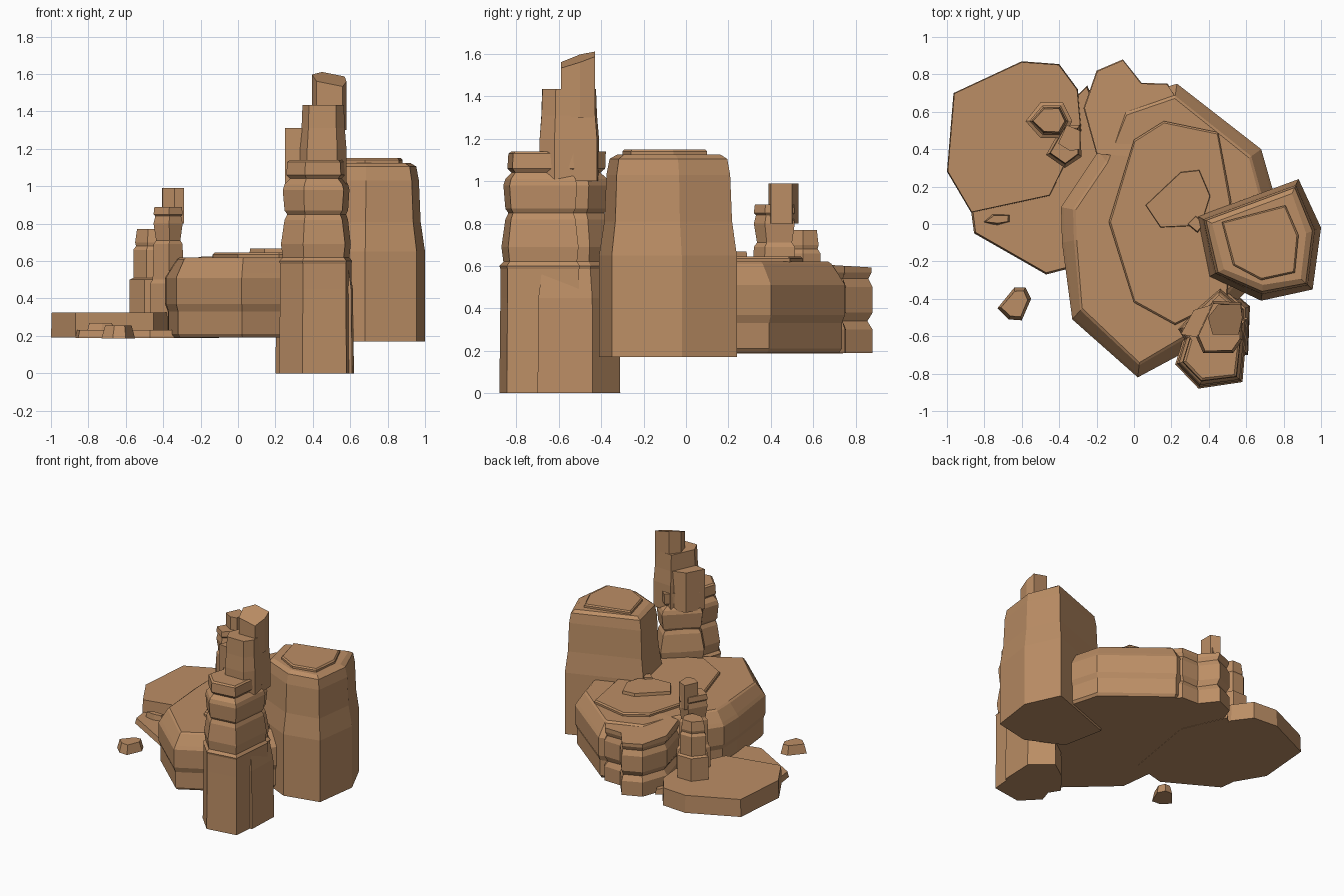
import bpy, bmesh
from mathutils import Vector

mat = bpy.data.materials.new("sandstone")
mat.diffuse_color = (0.50, 0.27, 0.13, 1)


def rock(name, outline, levels, tilt=(0, 0)):
    """Stack inset copies of an outline: levels are (height, inset); tilt slopes the top."""
    bm = bmesh.new()
    pts = [Vector(p) for p in outline]
    c = sum(pts, Vector((0, 0))) / len(pts)
    rings = []
    for i, (z, inset) in enumerate(levels):
        ring = []
        for p in pts:
            q = p + (c - p).normalized() * inset
            top = i == len(levels) - 1
            dz = (q - c).dot(Vector(tilt)) if top else 0
            ring.append(bm.verts.new((q.x, q.y, z + dz)))
        rings.append(ring)
    n = len(pts)
    for a, b in zip(rings, rings[1:]):
        for i in range(n):
            j = (i + 1) % n
            bm.faces.new((a[i], a[j], b[j], b[i]))
    bm.faces.new(rings[0][::-1])
    bm.faces.new(rings[-1])
    bmesh.ops.recalc_face_normals(bm, faces=bm.faces)
    me = bpy.data.meshes.new(name)
    bm.to_mesh(me)
    bm.free()
    me.materials.append(mat)
    ob = bpy.data.objects.new(name, me)
    bpy.context.collection.objects.link(ob)


# Large butte on the right with its thin cap
butte = [(.34, .04), (.88, .24), (1, -.02), (.955, -.35), (.68, -.41), (.405, -.28)]
rock("butte", butte, [(.17, 0), (.65, 0), (.81, .025), (1.03, .035), (1.105, .05), (1.125, .085)])
rock("butte_cap", [(.47, .01), (.81, .10), (.88, -.06), (.86, -.26), (.68, -.30), (.53, -.22)],
     [(1.10, 0), (1.14, 0), (1.15, .01)])

# Tall banded tower at the front
bands = [(0, 0), (.45, .005), (.585, .005), (.6, .0), (.62, .02), (.69, .01), (.82, .03),
         (.85, .045), (.87, .03), (.98, .02), (1.01, .03), (1.04, .06), (1.06, .04)]
rock("tower_front", [(.22, -.75), (.345, -.88), (.58, -.845), (.61, -.5), (.3, -.5)],
     bands + [(1.13, .045), (1.14, .06)])
rock("tower_back", [(.2, -.57), (.33, -.41), (.47, -.31), (.62, -.44), (.61, -.7), (.28, -.7)],
     [(z, d * 1.2 + (.025 if z > .5 else 0)) for z, d in bands] + [(1.14, .07)])
rock("tower_shoulder", [(.25, -.59), (.32, -.46), (.42, -.43), (.42, -.62)],
     [(1.0, 0), (1.31, 0)])
rock("tower_step", [(.33, -.6), (.37, -.69), (.53, -.69), (.58, -.62), (.575, -.42), (.42, -.41)],
     [(1.0, 0), (1.2, 0), (1.31, .01), (1.435, .015)])
rock("tower_peak", [(.395, -.5), (.42, -.59), (.56, -.59), (.58, -.5), (.57, -.43), (.45, -.43)],
     [(1.3, 0), (1.575, 0)], (-.2, .35))

# Broad central plateau with thin stacked layers
rock("plateau", [(.02, -.82), (-.33, -.51), (-.385, -.1), (-.39, .09), (-.19, .39), (-.06, .66),
                 (.23, .75), (.68, .40), (.76, .12), (.6, -.36), (.3, -.67)],
     [(.19, .03), (.21, .015), (.33, .015), (.37, 0), (.51, 0), (.535, .015), (.61, .065), (.62, .08)])
rock("plateau_layer", [(-.135, .01), (0, .45), (.16, .55), (.45, .49), (.52, .12), (.5, -.4),
                       (.22, -.54), (0, -.42)], [(.6, 0), (.635, 0), (.645, .01)])
rock("plateau_top", [(.06, .1), (.14, -.02), (.36, -.01), (.41, .15), (.35, .29), (.25, .28)],
     [(.63, 0), (.668, .005)])
rock("plateau_pebble", [(.28, 0), (.34, -.05), (.38, 0), (.33, .05)], [(.63, 0), (.68, .01)])

# Lobe at the back of the plateau
rock("back_lobe", [(-.27, .62), (-.2, .82), (-.06, .88), (.04, .755), (.18, .75), (.28, .6),
                   (.1, .35), (-.2, .37)],
     [(.19, 0), (.3, 0), (.34, .025), (.38, .0), (.5, .0), (.54, .02), (.57, .005), (.607, .005)],
     (0, -.06))

# Low slabs on the left
rock("slab_back", [(-.6, .87), (-.4, .855), (-.3, .72), (-.28, .5), (-.45, .15), (-.87, .06),
                   (-1, .28), (-.965, .7)], [(.19, 0), (.325, .005)])
rock("slab_front", [(-.87, .06), (-.855, -.05), (-.47, -.27), (-.2, -.2), (-.1, .4), (-.25, .74),
                    (-.5, .5)], [(.188, 0), (.23, .01)])

# Twin small spires
rock("spire_short", [(-.58, .55), (-.5, .65), (-.38, .65), (-.33, .55), (-.38, .46), (-.5, .46)],
     [(.25, 0), (.5, 0), (.51, .02), (.66, .02), (.68, .035), (.7, .03), (.77, .04)])
rock("spire_tall", [(-.47, .37), (-.38, .53), (-.29, .53), (-.28, .36), (-.37, .3)],
     [(.19, 0), (.48, 0), (.5, .015), (.69, .02), (.71, .035), (.8, .02), (.84, .03), (.85, .02),
      (.89, .025)])
rock("spire_tip", [(-.405, .43), (-.36, .53), (-.29, .5), (-.29, .4), (-.34, .39)],
     [(.8, 0), (.99, 0)])

# Loose stones
rock("stone", [(-.73, -.45), (-.64, -.34), (-.58, -.34), (-.55, -.4), (-.6, -.515), (-.67, -.51)],
     [(.185, 0), (.255, .02)])
rock("slab_stone", [(-.81, .01), (-.76, .055), (-.66, .05), (-.66, .01), (-.73, -.01)],
     [(.21, 0), (.27, .015)])
